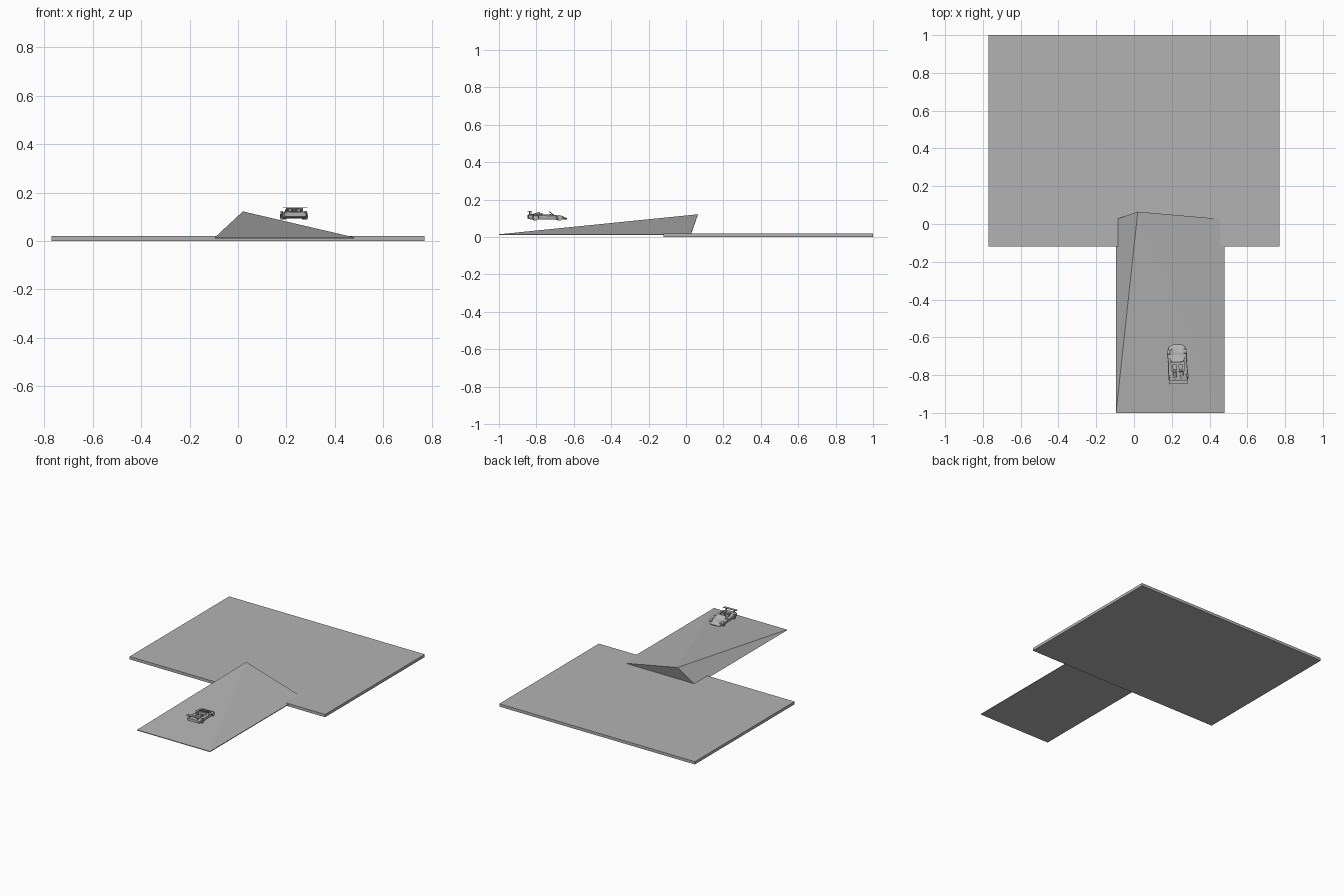
import bpy, bmesh, math
from mathutils import Matrix, Vector

if "Cube" in bpy.data.objects:
    bpy.data.objects.remove(bpy.data.objects["Cube"])


def material(name, value):
    m = bpy.data.materials.new(name)
    m.diffuse_color = (value, value, value, 1)
    m.use_nodes = True
    m.node_tree.nodes["Principled BSDF"].inputs["Base Color"].default_value = m.diffuse_color
    return m


GREY = material("plain grey", 0.45)
# The car sits above the ramp, nose toward +y, slightly turned
CAR = Matrix.Translation((0.231, -0.742, 0.088)) @ Matrix.Rotation(math.radians(3), 4, 'Z')


def finish(bm, name, matrix=None, smooth=False):
    bmesh.ops.recalc_face_normals(bm, faces=bm.faces)
    if matrix:
        bm.transform(matrix)
    me = bpy.data.meshes.new(name)
    bm.to_mesh(me)
    bm.free()
    me.materials.append(GREY)
    ob = bpy.data.objects.new(name, me)
    bpy.context.collection.objects.link(ob)
    if smooth:
        bpy.ops.object.select_all(action='DESELECT')
        ob.select_set(True)
        bpy.context.view_layer.objects.active = ob
        bpy.ops.object.shade_smooth_by_angle(angle=math.radians(35))
    return ob


def box_mesh(lo, hi):
    bm = bmesh.new()
    bmesh.ops.create_cube(bm, size=1)
    lo, hi = Vector(lo), Vector(hi)
    for v in bm.verts:
        v.co = Vector([(lo[i] + hi[i]) / 2 + v.co[i] * (hi[i] - lo[i]) for i in range(3)])
    return bm


def box(name, lo, hi, matrix=None):
    return finish(box_mesh(lo, hi), name, matrix)


def loft(name, sections, matrix):
    """Skin closed rings of equal point count, capped at both ends."""
    bm = bmesh.new()
    rings = [[bm.verts.new(p) for p in s] for s in sections]
    n = len(rings[0])
    for a, b in zip(rings, rings[1:]):
        for i in range(n):
            bm.faces.new((a[i], a[(i + 1) % n], b[(i + 1) % n], b[i]))
    bm.faces.new(rings[0])
    bm.faces.new(rings[-1])
    return finish(bm, name, matrix, True)


# Landing platform
box("platform", (-0.77, -0.12, 0), (0.77, 1.0, 0.02))

# Ramp: thin slab with its back left top corner pulled up into a peak
bm = box_mesh((-0.095, -1.0, 0.010), (0.48, 0.025, 0.015))
peak = min((v for v in bm.verts if v.co.z > 0.012), key=lambda v: v.co.x - v.co.y)
front = max((v for v in bm.verts if v.co.z > 0.012), key=lambda v: v.co.x - v.co.y)
peak.co = (0.02, 0.065, 0.122)
bmesh.ops.connect_verts(bm, verts=[peak, front])
finish(bm, "ramp")

# Car body: (y, half width, bottom, shoulder, top)
stations = [(-0.103, 0.045, 0.012, 0.026, 0.031), (-0.09, 0.051, 0.007, 0.028, 0.034),
            (-0.05, 0.053, 0.005, 0.028, 0.034), (0.0, 0.050, 0.005, 0.026, 0.033),
            (0.035, 0.051, 0.005, 0.025, 0.031), (0.07, 0.052, 0.005, 0.021, 0.025),
            (0.092, 0.044, 0.006, 0.015, 0.018), (0.104, 0.027, 0.007, 0.011, 0.013)]
sections = []
for y, w, b, s, t in stations:
    half = [(w * 0.9, b), (w, (b + s) / 2), (w * 0.97, s), (w * 0.75, t)]
    sections.append([(x, y, z) for x, z in half] + [(-x, y, z) for x, z in reversed(half)])
body = loft("car_body", sections, CAR)

# Open cockpit and wheel arches cut from the body
cutters = [box("cockpit_cutter", (-0.034, -0.038, 0.014), (0.034, 0.02, 0.06), CAR)]
WHEELS = [(y, s) for y in (-0.064, 0.064) for s in (-1, 1)]


def wheel(name, x, y, radius, width):
    bm = bmesh.new()
    bmesh.ops.create_cone(bm, cap_ends=True, segments=20, radius1=radius, radius2=radius, depth=width)
    m = Matrix.Translation((x, y, 0.0145)) @ Matrix.Rotation(math.pi / 2, 4, 'Y')
    return finish(bm, name, CAR @ m, True)


for y, s in WHEELS:
    cutters.append(wheel("arch_cutter", s * 0.05, y, 0.0165, 0.026))
for c in cutters:
    c.hide_render = True
    mod = body.modifiers.new("cut", 'BOOLEAN')
    mod.object = c
    mod.solver = 'EXACT'
bpy.context.view_layer.update()
cut_mesh = bpy.data.meshes.new_from_object(body.evaluated_get(bpy.context.evaluated_depsgraph_get()))
body.modifiers.clear()
body.data = cut_mesh
for c in cutters:
    bpy.data.objects.remove(c)

# Wheels with hubs
for y, s in WHEELS:
    wheel("wheel", s * 0.045, y, 0.0145, 0.015)
    wheel("wheel_hub", s * 0.0525, y, 0.008, 0.002)

# Seats, mirrors, headlights, headrest fairings and wing posts on both sides
for s in (-1, 1):
    def pair(name, x, y, z, hx, hy, hz):
        box(name, (s * x - hx, y - hy, z - hz), (s * x + hx, y + hy, z + hz), CAR)
    pair("seat_base", 0.016, -0.015, 0.018, 0.011, 0.014, 0.004)
    pair("seat_back", 0.016, -0.03, 0.028, 0.011, 0.004, 0.014)
    pair("mirror", 0.05, 0.018, 0.033, 0.005, 0.002, 0.003)
    pair("headlight", 0.036, 0.08, 0.022, 0.007, 0.006, 0.002)
    pair("wing_post", 0.03, -0.092, 0.040, 0.002, 0.005, 0.009)
    fairing = []
    for y, w, t in [(-0.04, 0.011, 0.046), (-0.06, 0.010, 0.041), (-0.085, 0.006, 0.034)]:
        fairing.append([(s * 0.018 + x, y, z) for x, z in
                        [(-w, 0.03), (-w * 0.7, t - 0.002), (0, t), (w * 0.7, t - 0.002), (w, 0.03)]])
    loft("headrest_fairing", fairing, CAR)

# Sloped windscreen and rear wing
loft("windscreen", [[(-0.039, 0.036, 0.030), (0.039, 0.036, 0.030), (0.039, 0.033, 0.030), (-0.039, 0.033, 0.030)],
                    [(-0.031, 0.012, 0.049), (0.031, 0.012, 0.049), (0.031, 0.009, 0.049), (-0.031, 0.009, 0.049)]], CAR)
box("rear_wing", (-0.05, -0.104, 0.048), (0.05, -0.085, 0.051), CAR)
